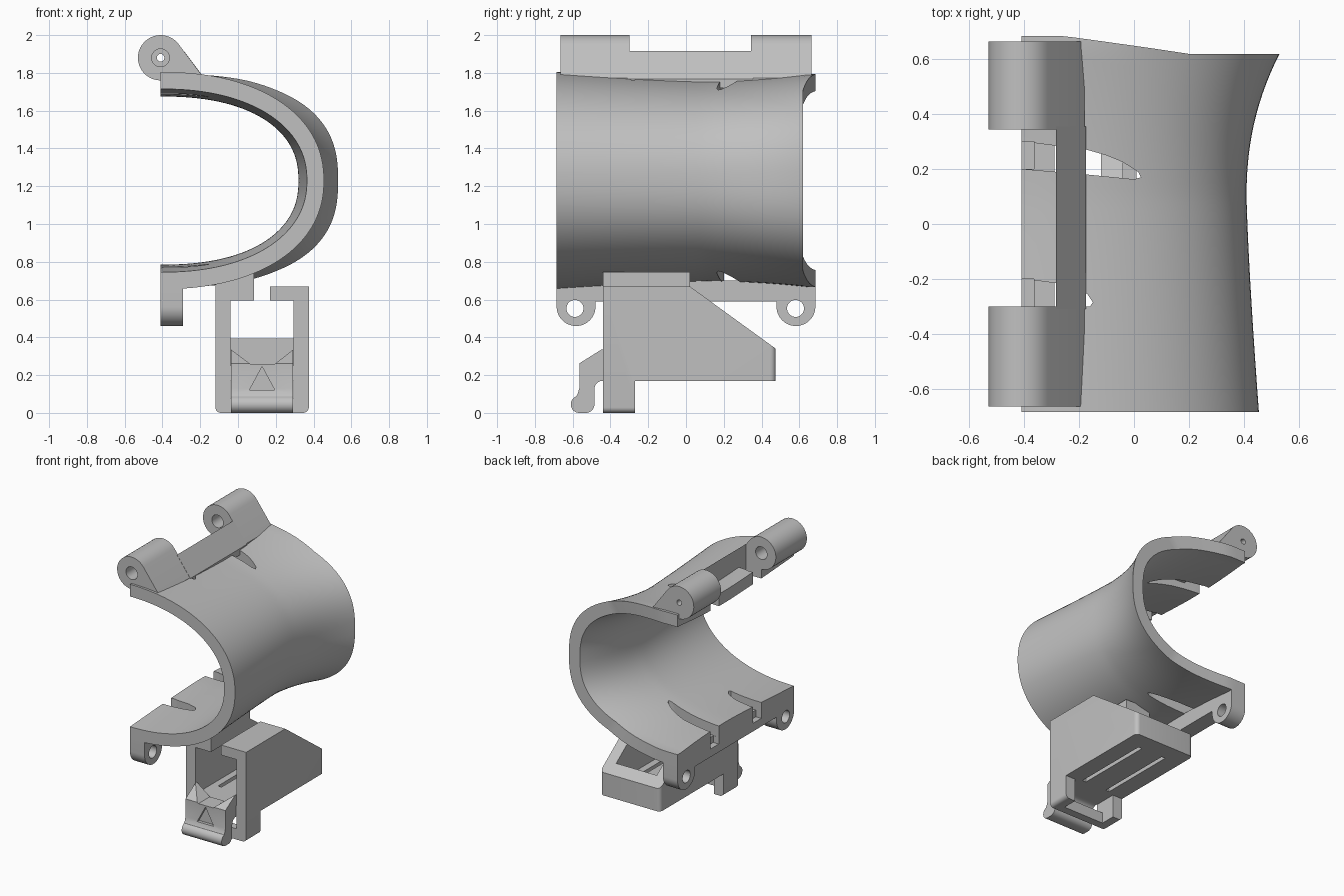
import bpy, bmesh
from math import sin, cos, pi, radians

cube = bpy.data.objects.get("Cube")
if cube:
    bpy.data.objects.remove(cube, do_unlink=True)

GREY = bpy.data.materials.new("plain_grey")
GREY.use_nodes = True
GREY.diffuse_color = (0.53, 0.53, 0.53, 1)
GREY.node_tree.nodes["Principled BSDF"].inputs["Base Color"].default_value = GREY.diffuse_color


def finish(bm, name):
    bmesh.ops.recalc_face_normals(bm, faces=bm.faces)
    mesh = bpy.data.meshes.new(name)
    bm.to_mesh(mesh)
    bm.free()
    mesh.materials.append(GREY)
    obj = bpy.data.objects.new(name, mesh)
    bpy.context.collection.objects.link(obj)
    return obj


def prism(name, pts, axis, lo, hi, bevel=None, radius=0.03):
    """Extrude a 2D profile along an axis; bevel is a rule picking edges to round."""
    place = {"x": lambda u, v, w: (w, u, v),
             "y": lambda u, v, w: (u, w, v),
             "z": lambda u, v, w: (u, v, w)}[axis]
    bm = bmesh.new()
    a = [bm.verts.new(place(u, v, lo)) for u, v in pts]
    b = [bm.verts.new(place(u, v, hi)) for u, v in pts]
    bm.faces.new(a)
    bm.faces.new(b)
    for i in range(len(pts)):
        j = (i + 1) % len(pts)
        bm.faces.new((a[i], a[j], b[j], b[i]))
    if bevel:
        edges = [e for e in bm.edges if bevel(e.verts[0].co, e.verts[1].co)]
        bmesh.ops.bevel(bm, geom=edges, offset=radius, segments=6,
                        profile=0.5, affect="EDGES")
    return finish(bm, name)


def box(name, x, y, z):
    return prism(name, [(x[0], y[0]), (x[1], y[0]), (x[1], y[1]), (x[0], y[1])], "z", *z)


def arc(cx, cy, r, start, end, n=24):
    return [(cx + r * cos(radians(start + (end - start) * i / n)),
             cy + r * sin(radians(start + (end - start) * i / n))) for i in range(n + 1)]


def circle(cx, cy, r, n=32):
    return arc(cx, cy, r, 0, 360, n)[:-1]


def cut(obj, *cutters):
    bpy.context.view_layer.objects.active = obj
    for c in cutters:
        c.hide_render = True
        mod = obj.modifiers.new("cut", "BOOLEAN")
        mod.operation = "DIFFERENCE"
        mod.solver = "EXACT"
        mod.object = c
        bpy.ops.object.modifier_apply(modifier=mod.name)
        bpy.data.objects.remove(c, do_unlink=True)


# Flared half-tube shell
EDGE, MID, FRONT, WALL = -0.41, 1.23, -0.685, 0.09


def section(y):
    if y < 0.1:
        s = (0.1 - y) / 0.785
        return 0.82 + 0.045 * s ** 1.3, 0.535 + 0.04 * s ** 1.3, 2.2 + 0.1 * (1 - s)
    s = min((y - 0.1) / 0.52, 1.05)
    return 0.82 + 0.12 * s ** 2.2, 0.535 + 0.027 * s ** 2, 2.3 + 0.25 * s


def shell_point(y, ang, inset):
    a, b, n = section(y)
    c, s = max(cos(ang), 0), sin(ang)
    if c < 1e-6:
        c = 0
    z = abs(s) ** (2 / n) * (1 if s > 0 else -1)
    return EDGE + (a - inset) * c ** (2 / n), y, MID + (b - inset) * z


def make_shell(rows=36, cols=72):
    bm = bmesh.new()
    grids = []
    for inset in (0, WALL):
        grid = []
        for i in range(rows + 1):
            row = []
            for j in range(cols + 1):
                ang = -pi / 2 + pi * j / cols
                x = EDGE + 0.92 * max(cos(ang), 0) ** 0.8
                back = 0.685 - 0.065 * min(max((x + 0.27) / 0.45, 0), 1)
                y = FRONT + (back - FRONT) * i / rows
                row.append(bm.verts.new(shell_point(y, ang, inset)))
            grid.append(row)
        grids.append(grid)
        for i in range(rows):
            for j in range(cols):
                bm.faces.new((grid[i][j], grid[i][j + 1], grid[i + 1][j + 1], grid[i + 1][j]))
    o, n = grids
    for i in (0, rows):
        for j in range(cols):
            bm.faces.new((o[i][j], o[i][j + 1], n[i][j + 1], n[i][j]))
    for j in (0, cols):
        for i in range(rows):
            bm.faces.new((o[i][j], o[i + 1][j], n[i + 1][j], n[i][j]))
    return finish(bm, "shell")


def edge_notches():
    return [box("notch_cutter", (-0.45, -0.365), y, (0.65, 1.9))
            for y in ((0.2, 0.3), (-0.3, -0.2))]


shell = make_shell()
long_slit = [(-0.4, 0.2), (-0.17, 0.18), (0.0, 0.163), (0.025, 0.17), (0.015, 0.19),
             (-0.04, 0.225), (-0.1, 0.25), (-0.17, 0.27), (-0.4, 0.3)]
short_slit = [(-0.4, -0.3), (-0.16, -0.3), (-0.15, -0.285), (-0.17, -0.255), (-0.25, -0.22), (-0.4, -0.2)]
cut(shell, *[prism("slit_cutter", s, "z", 0.5, 1.95) for s in (long_slit, short_slit)],
    *edge_notches())

# Upper hinge: two knuckles joined by a sloped rib
HX, HZ = -0.41, 1.88
knuckle = arc(HX, HZ, 0.12, 36.6, 270) + [(-0.41, 1.74), (-0.18, 1.74), (-0.18, 1.772)]
for name, lo, hi in (("front_knuckle", -0.665, -0.3), ("back_knuckle", 0.345, 0.665)):
    k = prism(name, knuckle, "y", lo, hi)
    cut(k, prism("pin_cutter", circle(HX, HZ, 0.047), "y", -0.8, 0.6),
        prism("pinhole_cutter", circle(HX, HZ, 0.02), "y", 0.5, 0.8))
prism("hinge_rib", [(-0.285, 1.72), (-0.285, 1.915), (-0.175, 1.768), (-0.175, 1.72)],
      "y", -0.31, 0.355)

# Lower lip with two rounded lugs
lugs = [(-0.685, 0.7)] + arc(-0.582, 0.563, 0.103, 180, 360) + [(-0.479, 0.59), (0.479, 0.59)] \
    + arc(0.582, 0.563, 0.103, 180, 360) + [(0.685, 0.7)]
lip = prism("lower_lip", lugs, "x", EDGE, -0.29)
cut(lip, *[prism("bolt_cutter", circle(y, 0.553, 0.045), "x", -0.5, -0.2) for y in (-0.588, 0.58)],
    *edge_notches())

# Open clip housing under the shell
side = [(-0.44, 0), (-0.27, 0), (-0.27, 0.17), (0.475, 0.17), (0.475, 0.34), (0.02, 0.67), (-0.44, 0.67)]


def rounded(p, q):
    foot = p.z < 0.001 and q.z < 0.001 and abs(p.x - q.x) < 0.001
    rear = p.y > 0.47 and q.y > 0.47 and abs(p.x - q.x) < 0.001
    return foot or rear


housing = prism("clip_housing", side, "x", -0.12, 0.375, rounded)
INNER = (-0.04, 0.295)
cut(housing,
    box("cavity_cutter", INNER, (-0.6, 0.4), (0.25, 0.595)),
    box("gap_cutter", (0.085, 0.17), (-0.6, 0.6), (0.55, 0.8)),
    box("foot_cutter", INNER, (-0.38, -0.2), (-0.1, 0.17)),
    box("mouth_cutter", INNER, (-0.6, -0.3), (0.08, 0.17)),
    *[box("floor_slot_cutter", (x - 0.015, x + 0.015), (-0.25, 0.34), (0.1, 0.3))
      for x in (0.025, 0.23)])
box("shell_mount", (-0.12, 0.085), (-0.44, 0.02), (0.6, 0.745))

# Spring latch with curled grip, forked top and pressed arrow mark
grip = [(-0.43, 0.34), (-0.44, 0.34), (-0.565, 0.262), (-0.565, 0.13), (-0.573, 0.102)] \
    + arc(-0.565, 0.045, 0.045, 110, 270, 12) + arc(-0.53, 0.045, 0.045, 270, 360, 8) \
    + arc(-0.44, 0.125, 0.045, 180, 90, 8) + [(-0.43, 0.17)]
latch = prism("latch", grip, "x", INNER[0] + 0.003, INNER[1] - 0.003)
fork = [(0.07, 0.255), (0.19, 0.255), (0.305, 0.345), (0.305, 0.4), (-0.05, 0.4), (-0.05, 0.345)]
cut(latch, prism("fork_cutter", fork, "y", -0.7, -0.3),
    prism("arrow_cutter", [(0.06, 0.12), (0.195, 0.12), (0.1275, 0.245)], "y", -0.7, -0.545))

# Smooth curved faces, keep sharp edges
bpy.ops.object.select_all(action="DESELECT")
for obj in bpy.context.collection.objects:
    if obj.type == "MESH" and obj.data.materials and obj.data.materials[0] == GREY:
        obj.select_set(True)
        bpy.context.view_layer.objects.active = obj
bpy.ops.object.shade_smooth_by_angle(angle=radians(30))
